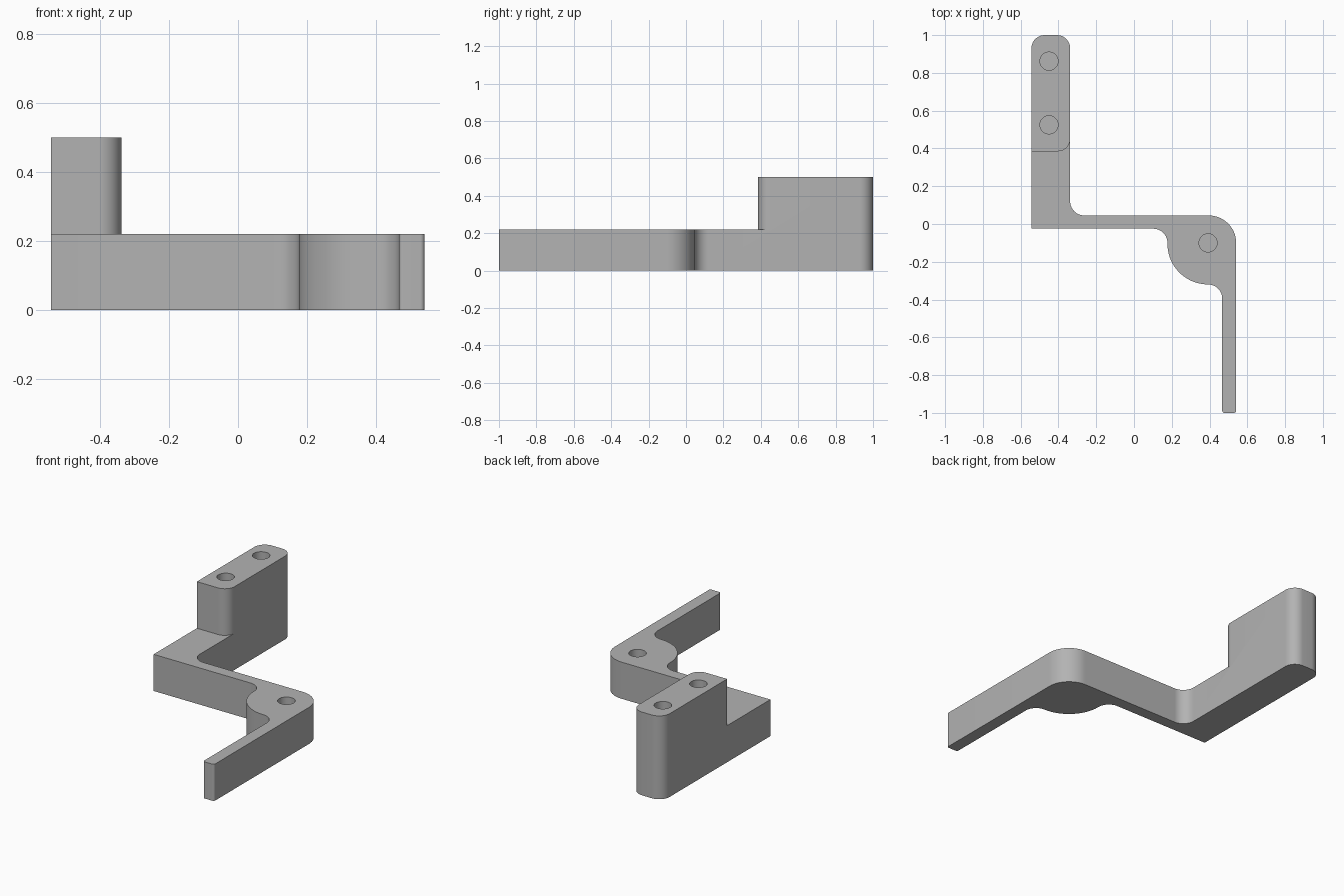
import bpy, bmesh, math
from mathutils import Vector

cube = bpy.data.objects.get("Cube")
if cube:
    bpy.data.objects.remove(cube, do_unlink=True)

grey = bpy.data.materials.new("bracket grey")
grey.use_nodes = True
color = (0.45, 0.45, 0.45, 1)
grey.diffuse_color = color
grey.node_tree.nodes["Principled BSDF"].inputs["Base Color"].default_value = color


def rounded(corners, steps=14):
    """Outline from (x, y, radius) corners, each rounded by a tangent arc."""
    pts = []
    for i, (x, y, r) in enumerate(corners):
        p = Vector((x, y))
        if r == 0:
            pts.append(p)
            continue
        a = (Vector(corners[i - 1][:2]) - p).normalized()
        b = (Vector(corners[(i + 1) % len(corners)][:2]) - p).normalized()
        centre = p + (a + b) * r
        for k in range(steps + 1):
            t = math.pi / 2 * k / steps
            pts.append(centre - b * r * math.cos(t) - a * r * math.sin(t))
    # drop coincident points where two arcs meet
    return [p for i, p in enumerate(pts) if (p - pts[i - 1]).length > 1e-5]


def extrude(name, outline, z0, z1):
    bm = bmesh.new()
    face = bm.faces.new([bm.verts.new((p.x, p.y, z0)) for p in outline])
    top = bmesh.ops.extrude_face_region(bm, geom=[face])["geom"]
    verts = [g for g in top if isinstance(g, bmesh.types.BMVert)]
    bmesh.ops.translate(bm, verts=verts, vec=(0, 0, z1 - z0))
    bmesh.ops.recalc_face_normals(bm, faces=bm.faces)
    mesh = bpy.data.meshes.new(name)
    bm.to_mesh(mesh)
    bm.free()
    mesh.materials.append(grey)
    obj = bpy.data.objects.new(name, mesh)
    bpy.context.collection.objects.link(obj)
    return obj


def combine(target, tool, operation):
    bpy.context.view_layer.objects.active = target
    mod = target.modifiers.new("combine", "BOOLEAN")
    mod.operation, mod.object, mod.solver = operation, tool, "EXACT"
    bpy.ops.object.modifier_apply(modifier=mod.name)
    bpy.data.objects.remove(tool, do_unlink=True)


L, R = -0.543, 0.541
BASE_TOP, POST_TOP = 0.22, 0.5
inner = -0.338

# Z-shaped arm with the rounded screw boss at its bend
bracket = extrude("bracket", rounded([
    (L, -0.025, 0), (0.177, -0.025, 0.075), (0.177, -0.32, 0.215),
    (0.467, -0.32, 0.075), (0.467, -1, 0.012), (R, -1, 0.012),
    (R, 0.045, 0.145), (inner, 0.045, 0.075),
    (inner, 1, 0.07), (L, 1, 0.07)]), 0, BASE_TOP)

# Raised post on the rear end
post = extrude("post", rounded([
    (L, 0.385, 0), (inner, 0.385, 0.065),
    (inner, 1, 0.07), (L, 1, 0.07)]), 0.1, POST_TOP)
combine(bracket, post, "UNION")

# Blind screw holes
for x, y, top, depth in ((-0.45, 0.862, POST_TOP, 0.3),
                         (-0.45, 0.525, POST_TOP, 0.3),
                         (0.392, -0.1, BASE_TOP, 0.16)):
    ring = [Vector((x + 0.048 * math.cos(a), y + 0.048 * math.sin(a)))
            for a in (math.tau * k / 40 for k in range(40))]
    combine(bracket, extrude("hole", ring, top - depth, top + 0.1), "DIFFERENCE")

# Merge the coplanar faces left by the union
bm = bmesh.new()
bm.from_mesh(bracket.data)
bmesh.ops.remove_doubles(bm, verts=bm.verts, dist=1e-5)
bmesh.ops.dissolve_limit(bm, angle_limit=math.radians(1), verts=bm.verts, edges=bm.edges)
bm.to_mesh(bracket.data)
bm.free()

bpy.ops.object.select_all(action="DESELECT")
bracket.select_set(True)
bpy.context.view_layer.objects.active = bracket
bpy.ops.object.shade_smooth_by_angle(angle=math.radians(30))
